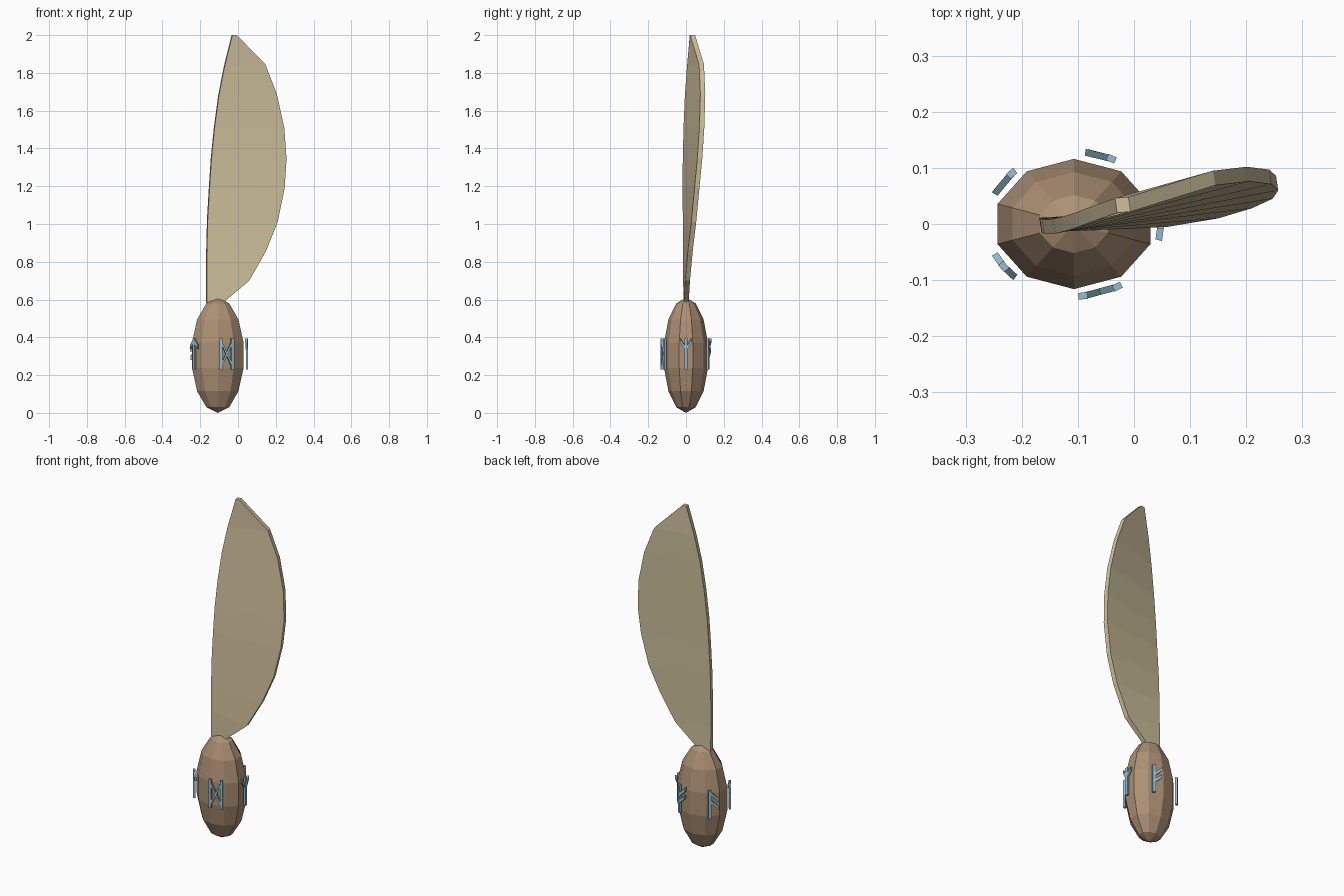
import bpy, bmesh, math
from mathutils import Vector

if "Cube" in bpy.data.objects:
    bpy.data.objects.remove(bpy.data.objects["Cube"])


def material(name, rgb):
    m = bpy.data.materials.new(name)
    lin = [c / 12.92 if c <= 0.04045 else ((c + 0.055) / 1.055) ** 2.4 for c in (v / 255 for v in rgb)]
    m.diffuse_color = (*lin, 1)
    m.use_nodes = True
    m.node_tree.nodes["Principled BSDF"].inputs["Base Color"].default_value = m.diffuse_color
    return m


BROWN = material("seed brown", (172, 144, 116))
TAN = material("wing tan", (207, 192, 156))
BLUE = material("rune blue", (150, 190, 208))
CX = -0.107


def finish(bm, name, mat):
    bmesh.ops.recalc_face_normals(bm, faces=bm.faces)
    mesh = bpy.data.meshes.new(name)
    bm.to_mesh(mesh)
    bm.free()
    mesh.materials.append(mat)
    ob = bpy.data.objects.new(name, mesh)
    bpy.context.collection.objects.link(ob)
    return ob


# Seed body: faceted ellipsoid with ten sides
bm = bmesh.new()
bmesh.ops.create_uvsphere(bm, u_segments=10, v_segments=7, radius=1)
ys = max(bm.verts, key=lambda v: v.co.y).co
turn = math.pi / 2 - math.atan2(ys.y, ys.x)   # one corner faces the back
for v in bm.verts:
    x = v.co.x * math.cos(turn) - v.co.y * math.sin(turn)
    y = v.co.x * math.sin(turn) + v.co.y * math.cos(turn)
    v.co = (CX + 0.147 * x, 0.119 * y, 0.305 + 0.305 * v.co.z)
finish(bm, "seed_body", BROWN)

# Wing: twisted blade, each row is left (x, y, z) then right (x, y, z) of the front face
rows = [
    (-0.150, -0.012, 0.50, -0.100, -0.012, 0.52),
    (-0.165, -0.014, 0.59, -0.065, -0.011, 0.595),
    (-0.165, -0.015, 0.73, 0.060, -0.005, 0.70),
    (-0.164, -0.016, 0.88, 0.150, 0.010, 0.86),
    (-0.160, -0.017, 1.03, 0.210, 0.028, 1.01),
    (-0.150, -0.018, 1.20, 0.247, 0.045, 1.19),
    (-0.140, -0.017, 1.35, 0.257, 0.060, 1.345),
    (-0.124, -0.013, 1.51, 0.245, 0.071, 1.51),
    (-0.101, -0.006, 1.68, 0.205, 0.076, 1.69),
    (-0.072, 0.005, 1.83, 0.145, 0.069, 1.845),
    (-0.030, 0.020, 2.00, -0.006, 0.022, 2.00),
]
bm = bmesh.new()
rings = []
for r in rows:
    a, b = Vector(r[:3]), Vector(r[3:])
    back = Vector((-0.004, 0.026, 0))
    rings.append([bm.verts.new(p) for p in (a, b, b + back, a + back)])
for lo, hi in zip(rings, rings[1:]):
    for i in range(4):
        j = (i + 1) % 4
        bm.faces.new((lo[i], lo[j], hi[j], hi[i]))
bm.faces.new(rings[0])
bm.faces.new(rings[-1])
finish(bm, "wing", TAN)


# Runes: strokes wrapped around the seed
def wrap(angle, u, z, d):
    tangent = math.hypot(0.155 * math.sin(angle), 0.129 * math.cos(angle))
    t = angle + u / tangent
    n = Vector((math.cos(t) / 0.155, math.sin(t) / 0.129, 0)).normalized()
    return Vector((CX + 0.155 * math.cos(t), 0.129 * math.sin(t), z)) + n * d


def rune(name, angle, strokes, w=0.008):
    bm = bmesh.new()
    for u0, z0, u1, z1 in strokes:
        # Upright strokes end square, slanted strokes have upright ends
        if u0 == u1:
            quad = [(u0 - w, z0), (u0 + w, z0), (u0 + w, z1), (u0 - w, z1)]
        else:
            h = 0.011
            quad = [(u0, z0 - h), (u1, z1 - h), (u1, z1 + h), (u0, z0 + h)]
        inner = [bm.verts.new(wrap(angle, u, z, -0.006)) for u, z in quad]
        outer = [bm.verts.new(wrap(angle, u, z, 0.006)) for u, z in quad]
        bm.faces.new(inner)
        bm.faces.new(outer)
        for i in range(4):
            j = (i + 1) % 4
            bm.faces.new((inner[i], inner[j], outer[j], outer[i]))
    finish(bm, name, BLUE)


LO, HI = 0.23, 0.395
runes = {
    "rune_fork": [(0, LO, 0, HI), (0, 0.335, 0.029, 0.382), (0, 0.335, -0.029, 0.382)],
    "rune_raised_arms": [(-0.02, LO, -0.02, HI), (-0.02, 0.335, 0.028, 0.382), (-0.02, 0.295, 0.024, 0.335)],
    "rune_lowered_arms": [(-0.02, LO, -0.02, HI), (-0.02, 0.382, 0.028, 0.335), (-0.02, 0.335, 0.026, 0.29)],
    "rune_arrow": [(0, LO, 0, HI), (0, 0.384, 0.028, 0.35), (0, 0.384, -0.028, 0.35)],
    "rune_crossed": [(-0.032, LO, -0.032, HI), (0.032, LO, 0.032, HI),
                     (-0.03, 0.375, 0.03, 0.25), (-0.03, 0.25, 0.03, 0.375)],
}
for k, (name, strokes) in enumerate(runes.items()):
    rune(name, math.radians(72 * k), strokes)
